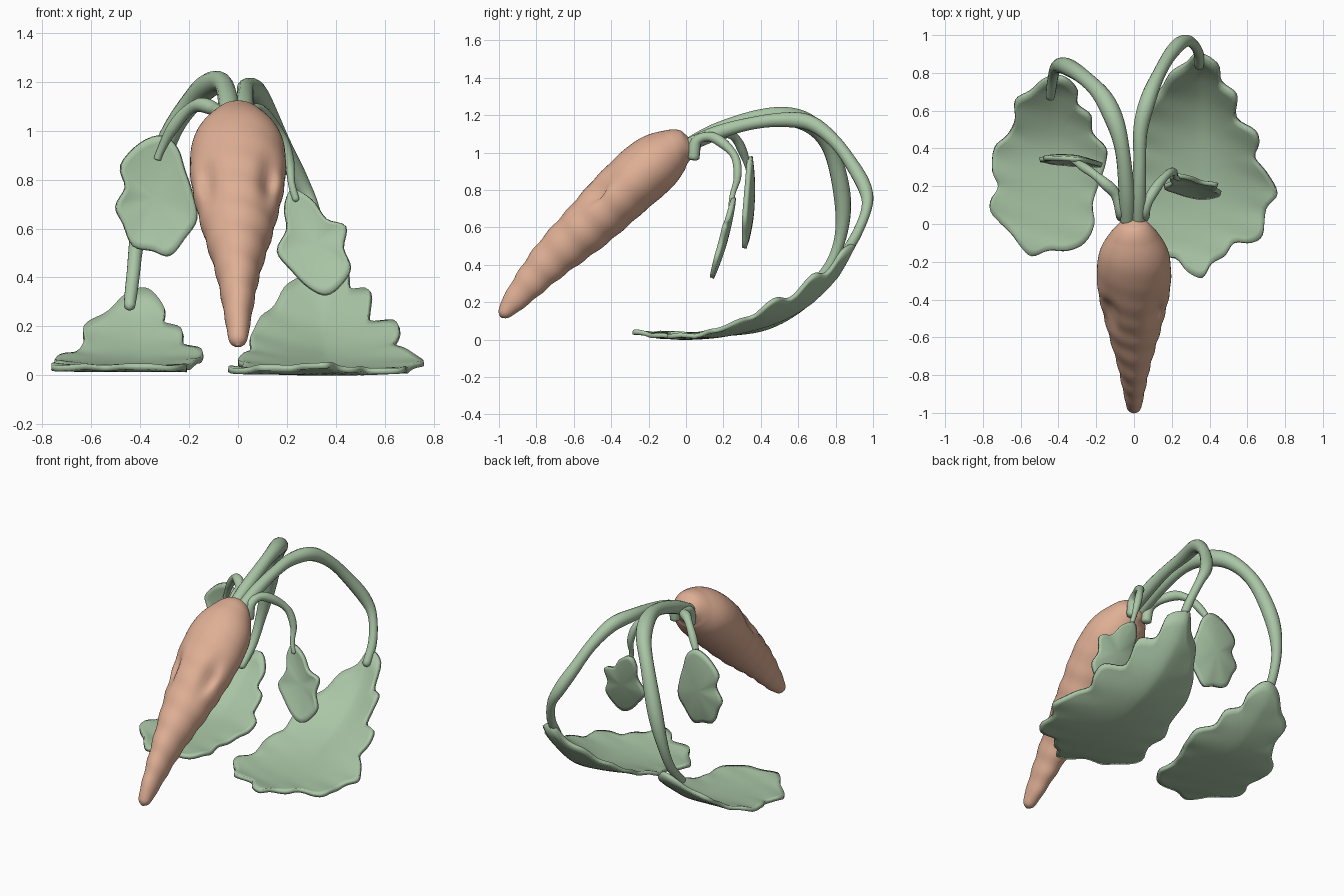
import bpy
import bmesh
import math
from mathutils import Vector

cube = bpy.data.objects.get("Cube")
if cube:
    bpy.data.objects.remove(cube)


def make_material(name, color):
    mat = bpy.data.materials.new(name)
    mat.use_nodes = True
    mat.diffuse_color = color
    mat.node_tree.nodes["Principled BSDF"].inputs["Base Color"].default_value = color
    return mat


ORANGE = make_material("soft orange", (0.74, 0.43, 0.30, 1))
GREEN = make_material("sage green", (0.40, 0.56, 0.38, 1))


def spline(points, steps, closed=False):
    """Smooth curve through points of any dimension."""
    count = len(points)
    result = []

    def pick(i):
        return points[i % count] if closed else points[max(0, min(count - 1, i))]

    for i in range(count if closed else count - 1):
        a, b, c, d = (Vector(pick(i + k)) for k in (-1, 0, 1, 2))
        for s in range(steps):
            t = s / steps
            result.append(b + (c - a) * (t / 2) + (a * 2 - b * 5 + c * 4 - d) * (t * t / 2)
                          + (b * 3 - a - c * 3 + d) * (t ** 3 / 2))
    if not closed:
        result.append(Vector(points[-1]))
    return result


def finish(bm, name, mat):
    bmesh.ops.recalc_face_normals(bm, faces=bm.faces)
    mesh = bpy.data.meshes.new(name)
    bm.to_mesh(mesh)
    bm.free()
    mesh.materials.append(mat)
    for poly in mesh.polygons:
        poly.use_smooth = True
    obj = bpy.data.objects.new(name, mesh)
    bpy.context.collection.objects.link(obj)
    return obj


def loft(centers, widths, depths, sides, shape=None):
    """Sweep an ellipse along a path; shape may adjust each vertex."""
    bm = bmesh.new()
    rings = []
    side = Vector((1, 0, 0))
    last = len(centers) - 1
    for i, center in enumerate(centers):
        tangent = (centers[min(i + 1, last)] - centers[max(i - 1, 0)]).normalized()
        side = (side - tangent * side.dot(tangent)).normalized()
        up = side.cross(tangent)
        ring = []
        for k in range(sides):
            a = math.tau * k / sides
            offset = side * math.cos(a) * widths[i] + up * math.sin(a) * depths[i]
            ring.append(bm.verts.new(shape(center, offset) if shape else center + offset))
        rings.append(ring)
    for r, s in zip(rings, rings[1:]):
        for k in range(sides):
            j = (k + 1) % sides
            bm.faces.new((r[k], r[j], s[j], s[k]))
    bm.faces.new(rings[0])
    bm.faces.new(rings[-1])
    return bm


# Root body: y, z, half width, half depth from the tip to the crown
profile = [(-.99, .12, .006, .006), (-.97, .145, .037, .038), (-.9, .23, .053, .068),
           (-.73, .42, .09, .108), (-.52, .615, .15, .14), (-.33, .8, .193, .157),
           (-.17, .94, .187, .157), (-.06, 1.015, .13, .117), (.01, 1.04, .07, .07),
           (.035, 1.05, .01, .01)]
body = spline(profile, 13)


def wrinkled(center, offset):
    # soft rings around the root, strongest toward the tip
    fade = max(0, min(1, 1.25 - center.z * 1.3)) * min(1, center.z * 3)
    p = center + offset * (1 + .04 * fade * math.sin(center.z * 66 + offset.x * 12))
    # paired hollows on the upper front
    dx = (abs(p.x) - .13) / .036
    dz = (p.z - .8) / .075
    facing = max(0, -offset.normalized().y)
    dent = .05 * math.exp(-dx * dx - dz * dz) * min(1, facing * 2)
    return p + Vector((0, dent * .8, -dent * .6))


bm = loft([Vector((0, p[0], p[1])) for p in body], [max(p[2], .003) for p in body],
          [max(p[3], .003) for p in body], 56, wrinkled)
finish(bm, "root_body", ORANGE)


# Stems: path points with a thickness that swells in the middle
def stem(name, path, start, middle, end):
    pts = spline(path, 7)
    last = len(pts) - 1
    radii = []
    for i in range(len(pts)):
        t = i / last
        swell = math.sin(math.pi * t)
        knob = 1 + .1 * math.sin(t * 21)
        radii.append((start * (1 - t) + end * t + (middle - (start + end) / 2) * swell) * knob)
    radii[0] *= .6
    radii[-1] *= .4
    finish(loft(pts, radii, radii, 14), name, GREEN)


stem("large_stem_left", [(.02, -.01, 1.03), (.025, .15, 1.1), (.03, .32, 1.15), (.035, .5, 1.175),
                         (.075, .66, 1.16), (.13, .79, 1.065), (.19, .895, .925), (.25, .96, .8),
                         (.3, .965, .7), (.34, .91, .56), (.345, .83, .43)], .034, .038, .022)
stem("large_stem_right", [(-.035, -.01, 1.03), (-.04, .17, 1.12), (-.06, .38, 1.19), (-.1, .54, 1.195),
                          (-.17, .68, 1.14), (-.27, .78, 1), (-.36, .835, .77), (-.41, .83, .57),
                          (-.43, .77, .4), (-.445, .66, .27)], .034, .046, .02)
stem("small_stem_left", [(.05, .04, .96), (.055, .055, 1.06), (.08, .13, 1.085), (.13, .21, 1.04),
                         (.18, .265, .97), (.21, .275, .87), (.22, .25, .78), (.24, .24, .71)],
     .03, .024, .012)
stem("small_stem_right", [(-.06, .04, .96), (-.07, .06, 1.06), (-.1, .16, 1.09), (-.16, .22, 1.105),
                          (-.22, .27, 1.07), (-.28, .31, .99), (-.32, .335, .91), (-.33, .34, .88)],
     .03, .026, .012)


# Leaves: a scalloped outline filled with rings, then lifted into shape
def leaf(name, outline, lift, thickness, rings=14):
    edge = spline(outline, 4, closed=True)
    middle = sum(edge, Vector((0, 0))) / len(edge)
    bm = bmesh.new()
    hub = bm.verts.new(lift(middle, 0))
    inner = None
    for r in range(1, rings + 1):
        t = r / rings
        ring = [bm.verts.new(lift(middle.lerp(p, t), t)) for p in edge]
        for k in range(len(ring)):
            j = (k + 1) % len(ring)
            if inner:
                bm.faces.new((inner[k], ring[k], ring[j], inner[j]))
            else:
                bm.faces.new((hub, ring[k], ring[j]))
        inner = ring
    obj = finish(bm, name, GREEN)
    solid = obj.modifiers.new("thickness", 'SOLIDIFY')
    solid.thickness = thickness
    solid.offset = 0


def ground_lift(mid_x, right_fold, left_fold, slope):
    """Large leaf: flat at the front, sweeping up and folding along the midrib at the back."""
    levels = spline(slope, 8)

    def lift(p, t):
        z = levels[0].y
        for a, b in zip(levels, levels[1:]):
            if a.x <= p.y:
                z = a.y + (b.y - a.y) * min(1, (p.y - a.x) / (b.x - a.x))
        across = abs(p.x - mid_x)
        fold = left_fold if p.x > mid_x else right_fold
        cup = .08 * across ** 2 + fold * max(0, p.y) ** 2 * across ** 2 / (across + .08)
        wave = .005 * t ** 4 * math.sin(p.y * 40 + p.x * 13)
        return Vector((p.x, p.y, z + cup + wave))

    return lift


leaf("large_leaf_left",
     [(.34, .9), (.44, .84), (.46, .75), (.54, .68), (.54, .56), (.64, .49), (.66, .42), (.64, .35),
      (.7, .27), (.76, .16), (.7, .08), (.68, -.06), (.62, -.1), (.53, -.1), (.48, -.17), (.41, -.21),
      (.36, -.285), (.28, -.25), (.22, -.18), (.1, -.17), (.05, -.1), (-.04, .02), (.02, .15), (0, .28),
      (.05, .4), (.05, .52), (.09, .64), (.15, .72), (.2, .8), (.28, .85)],
     ground_lift(.34, .5, 1.9, [(-.3, .045), (-.1, .015), (.1, .015), (.3, .045), (.5, .105),
                                (.65, .19), (.75, .28), (.83, .38), (.91, .53)]), .024)
leaf("large_leaf_right",
     [(-.41, .78), (-.35, .76), (-.3, .7), (-.3, .63), (-.23, .57), (-.22, .48), (-.15, .4), (-.15, .32),
      (-.19, .2), (-.22, .1), (-.21, 0), (-.26, -.1), (-.35, -.14), (-.45, -.14), (-.54, -.17),
      (-.6, -.12), (-.65, -.05), (-.75, .05), (-.76, .12), (-.72, .2), (-.75, .28), (-.74, .4),
      (-.67, .47), (-.63, .55), (-.63, .65), (-.55, .7), (-.48, .76)],
     ground_lift(-.43, .1, 1, [(-.2, .035), (0, .025), (.2, .03), (.4, .055), (.55, .12), (.7, .235),
                               (.79, .36)]), .024)


# Small hanging leaves: outline is in x and z, leaning in depth
def lean_left(p, t):
    return Vector((p.x, .14 + (p.y - .33) * .26 + .05 * (.32 - p.x) + .018 * (1 - t * t), p.y))


def lean_right(p, t):
    return Vector((p.x, .315 + (p.y - .5) * .06 + .025 * (1 - t * t) - .08 * (p.x + .33), p.y))


leaf("small_leaf_left",
     [(.22, .76), (.3, .72), (.36, .64), (.44, .61), (.43, .52), (.46, .44), (.42, .37), (.36, .33),
      (.29, .36), (.22, .43), (.16, .51), (.2, .6), (.19, .69)], lean_left, .024, 8)
leaf("small_leaf_right",
     [(-.4, .95), (-.31, .98), (-.25, .93), (-.22, .84), (-.19, .75), (-.17, .64), (-.22, .56),
      (-.28, .49), (-.35, .51), (-.43, .53), (-.47, .62), (-.5, .69), (-.46, .77), (-.48, .86)],
     lean_right, .024, 8)
